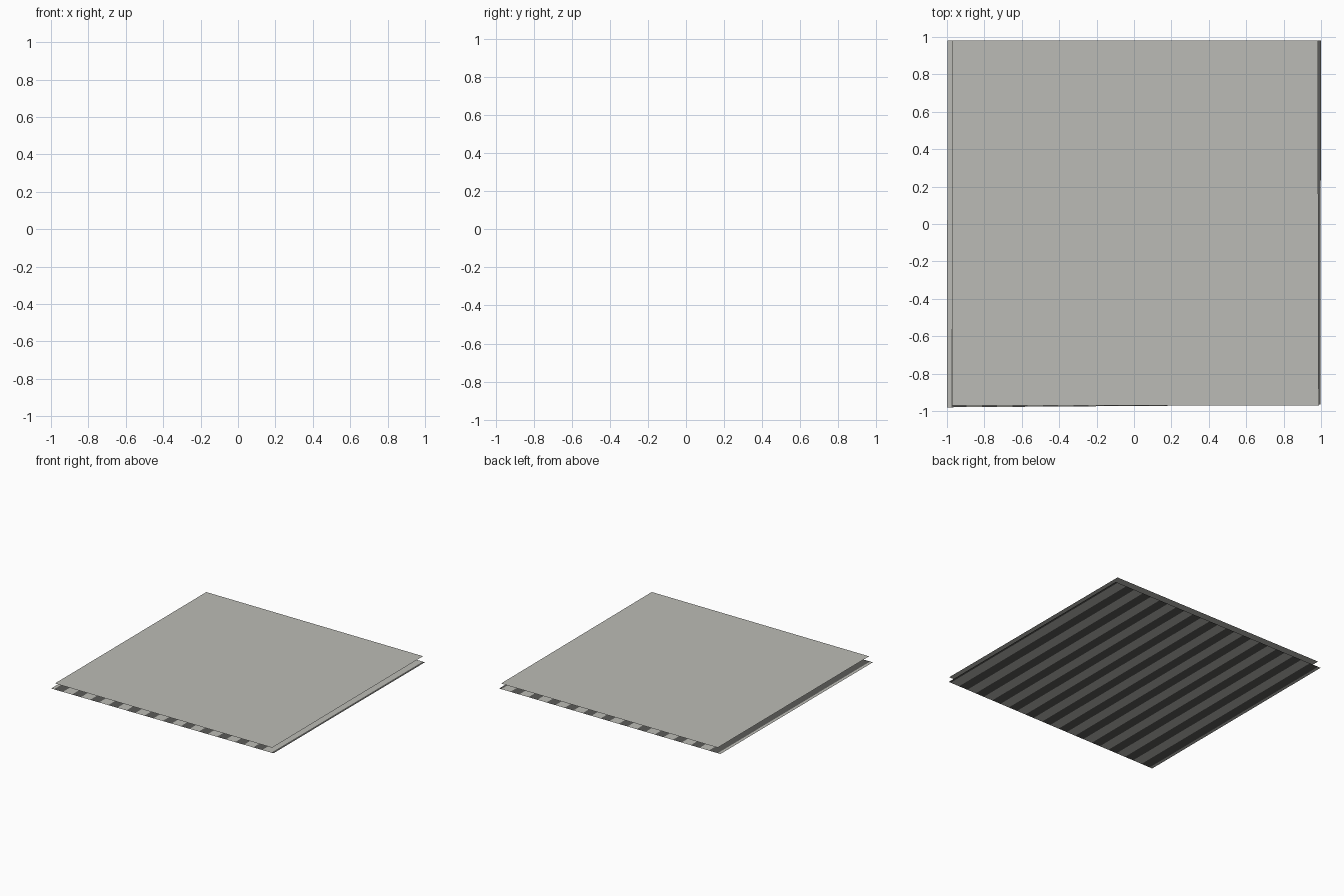
import bpy
import bmesh
from mathutils import Vector

if "Cube" in bpy.data.objects:
    bpy.data.objects.remove(bpy.data.objects["Cube"])


def material(name, rgb):
    m = bpy.data.materials.new(name)
    m.diffuse_color = (*rgb, 1.0)
    m.use_nodes = True
    m.node_tree.nodes["Principled BSDF"].inputs["Base Color"].default_value = m.diffuse_color
    return m


LIGHT = material("light grey", (0.50, 0.50, 0.465))
DARK = material("dark grey", (0.105, 0.105, 0.10))


def sheet(name, corners, z, cuts, mats):
    """Flat single-sided sheet cut into strips along x; strips alternate materials."""
    bl, br, tr, tl = [Vector((x, y, z)) for x, y in corners]
    bm = bmesh.new()
    rows = []
    for t in [0.0] + cuts + [1.0]:
        rows.append((bm.verts.new(bl.lerp(br, t)), bm.verts.new(tl.lerp(tr, t))))
    for i, (a, b) in enumerate(zip(rows, rows[1:])):
        face = bm.faces.new((a[0], b[0], b[1], a[1]))
        face.material_index = i % len(mats)
    bm.normal_update()
    mesh = bpy.data.meshes.new(name)
    bm.to_mesh(mesh)
    bm.free()
    for m in mats:
        mesh.materials.append(m)
    obj = bpy.data.objects.new(name, mesh)
    bpy.context.collection.objects.link(obj)
    return obj


# Striped lower sheet: a thin light rim, then dark and light stripes along y
PERIOD, DARK_WIDTH, START = 0.163, 0.08, -0.975
cuts = []
for k in range(13):
    for x in (START + k * PERIOD, START + k * PERIOD + DARK_WIDTH):
        if x < 0.999:
            cuts.append((x + 1) / 2)
sheet("striped_lower_sheet",
      [(-1.0, -0.98), (0.996, -0.966), (1.0, 0.98), (-0.997, 0.98)],
      0.0, cuts, [LIGHT, DARK])

# Plain upper sheet floating just above it
sheet("plain_upper_sheet",
      [(-0.972, -0.97), (0.988, -0.97), (0.983, 0.98), (-0.972, 0.98)],
      0.045, [], [LIGHT])
